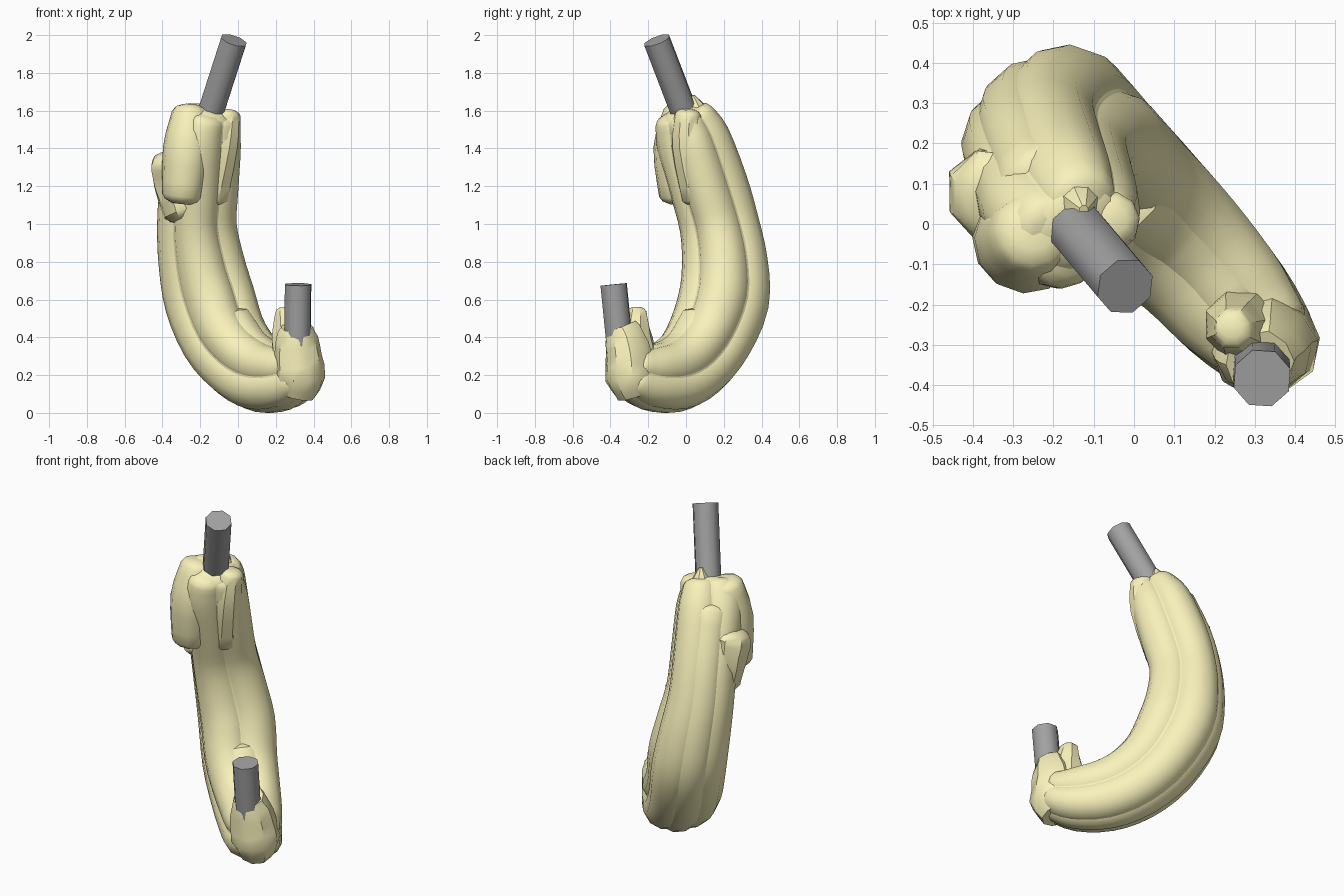
import bpy, bmesh, math, random
from mathutils import Vector

if "Cube" in bpy.data.objects:
    bpy.data.objects.remove(bpy.data.objects["Cube"])

random.seed(4)
SIDE = Vector((0.75, 0.66, 0)).normalized()   # normal of the plane the body bends in


def material(name, r, g, b):
    m = bpy.data.materials.new(name)
    m.diffuse_color = (r, g, b, 1)
    m.use_nodes = True
    m.node_tree.nodes["Principled BSDF"].inputs["Base Color"].default_value = m.diffuse_color
    return m


skin = material("pale_yellow", 0.95, 0.89, 0.50)
metal = material("dark_grey", 0.36, 0.36, 0.36)


def resample(pts, n):
    """Smooth a list of (x, y, z, r_in, r_side) with Catmull-Rom."""
    out = []
    for i in range(len(pts) - 1):
        a, b = pts[max(i - 1, 0)], pts[i]
        c, d = pts[i + 1], pts[min(i + 2, len(pts) - 1)]
        for k in range(n):
            t = k / n
            out.append([0.5 * (2 * q + (r - p) * t + (2 * p - 5 * q + 4 * r - s) * t * t
                               + (3 * q - p - 3 * r + s) * t ** 3)
                        for p, q, r, s in zip(a, b, c, d)])
    out.append(list(pts[-1]))
    return out


def sweep(name, pts, sides=12, angle=0, off=0, size=1, steps=3, dome=True, rough=0.0,
          mat=skin, sharp=35):
    """Tube along pts; off/angle shift it sideways (0 = outside of the bend)."""
    path = resample(pts, steps) if steps > 1 else [list(p) for p in pts]
    rings = []
    for i, p in enumerate(path):
        t = (Vector(path[min(i + 1, len(path) - 1)][:3]) - Vector(path[max(i - 1, 0)][:3])).normalized()
        n = (SIDE - t * SIDE.dot(t)).normalized()
        b = n.cross(t)
        rb, rn = p[3], p[4]
        c = Vector(p[:3]) + b * (math.cos(angle) * off * rb) + n * (math.sin(angle) * off * rn)
        rings.append((c, t, b, n, rb * size, rn * size))
    if dome:   # rounded ends
        for first in (True, False):
            c, t, b, n, rb, rn = rings[0 if first else -1]
            sg = -1 if first else 1
            for f, h in ((0.85, 0.22), (0.5, 0.38)):
                r = (c + t * sg * h * rb, t, b, n, rb * f, rn * f)
                rings.insert(0, r) if first else rings.append(r)
    bm = bmesh.new()
    loops = []
    for c, t, b, n, rb, rn in rings:
        loop = []
        for k in range(sides):
            a = 2 * math.pi * (k + 0.5) / sides
            j = 1 + random.uniform(-rough, rough)
            loop.append(bm.verts.new(c + b * (math.cos(a) * rb * j) + n * (math.sin(a) * rn * j)))
        loops.append(loop)
    for l0, l1 in zip(loops, loops[1:]):
        for k in range(sides):
            m = (k + 1) % sides
            bm.faces.new((l0[k], l0[m], l1[m], l1[k]))
    bm.faces.new(loops[0])
    bm.faces.new(loops[-1])
    bmesh.ops.recalc_face_normals(bm, faces=bm.faces)
    me = bpy.data.meshes.new(name)
    bm.to_mesh(me)
    bm.free()
    ob = bpy.data.objects.new(name, me)
    bpy.context.collection.objects.link(ob)
    me.materials.append(mat)
    bpy.ops.object.select_all(action='DESELECT')
    ob.select_set(True)
    bpy.context.view_layer.objects.active = ob
    bpy.ops.object.shade_smooth_by_angle(angle=math.radians(sharp))
    return ob


# Body centre line, top to bottom end
body = [(-.15, -.01, 1.57, .14, .16), (-.18, .035, 1.45, .18, .19), (-.205, .12, 1.2, .2, .19),
        (-.218, .175, 1.0, .2, .195), (-.195, .205, .8, .215, .21), (-.15, .2, .6, .23, .22),
        (-.075, .125, .4, .215, .215), (.03, .03, .265, .205, .2), (.14, -.08, .198, .195, .185),
        (.25, -.205, .19, .17, .17), (.33, -.295, .215, .13, .14)]
sweep("body_core", body, size=0.87)

# Four fused strands around the core, one more along the outer bend
for label, deg in (("a", 45), ("b", 135), ("c", 225), ("d", 315)):
    sweep("body_strand_" + label, body, angle=math.radians(deg), off=0.45, size=0.62)
sweep("body_strand_outer", body[1:], off=0.42, size=0.61)
# Short strand filling the inside of the lower bend
sweep("body_strand_inner", body[6:10], off=-0.38, size=0.62)

# Short lobes around the upper front
sweep("upper_front_lobe", [(-.25, -.02, 1.59, .10, .10), (-.27, -.045, 1.4, .13, .125),
                           (-.295, -.035, 1.15, .11, .105)])
sweep("upper_side_lobe", [(-.345, .06, 1.33, .13, .12), (-.33, .08, 1.22, .13, .11),
                          (-.28, .07, 1.07, .13, .12)], sides=8, rough=.05)
sweep("upper_right_lobe", [(-.055, .01, 1.58, .07, .07), (-.08, .01, 1.42, .09, .09),
                           (-.14, .07, 1.15, .1, .1)], sides=10)
sweep("upper_tooth", [(-.14, .06, 1.55, .07, .07), (-.135, .05, 1.63, .045, .045),
                      (-.125, .035, 1.68, .012, .012)], sides=8, steps=1, dome=False)

# Upturned lumpy end around the lower rod
sweep("lower_end", [(.31, -.27, .1, .1, .1), (.325, -.295, .19, .135, .135), (.315, -.305, .3, .125, .125),
                    (.312, -.325, .4, .105, .11), (.312, -.345, .455, .085, .085)],
      sides=10, steps=2, dome=False, rough=.05)
sweep("lower_end_lump", [(.28, -.25, .25, .1, .1), (.26, -.26, .4, .09, .08),
                         (.245, -.26, .54, .05, .05)], sides=8, rough=.06)

# Octagonal rods leaving both ends
R = .074
sweep("upper_rod", [(-.19, .045, 1.45, R, R), (-.022, -.155, 1.972, R, R)],
      sides=8, steps=1, dome=False, mat=metal, sharp=50)
sweep("lower_rod", [(.315, -.345, .3, R, R), (.318, -.383, .68, R, R)],
      sides=8, steps=1, dome=False, mat=metal, sharp=50)
